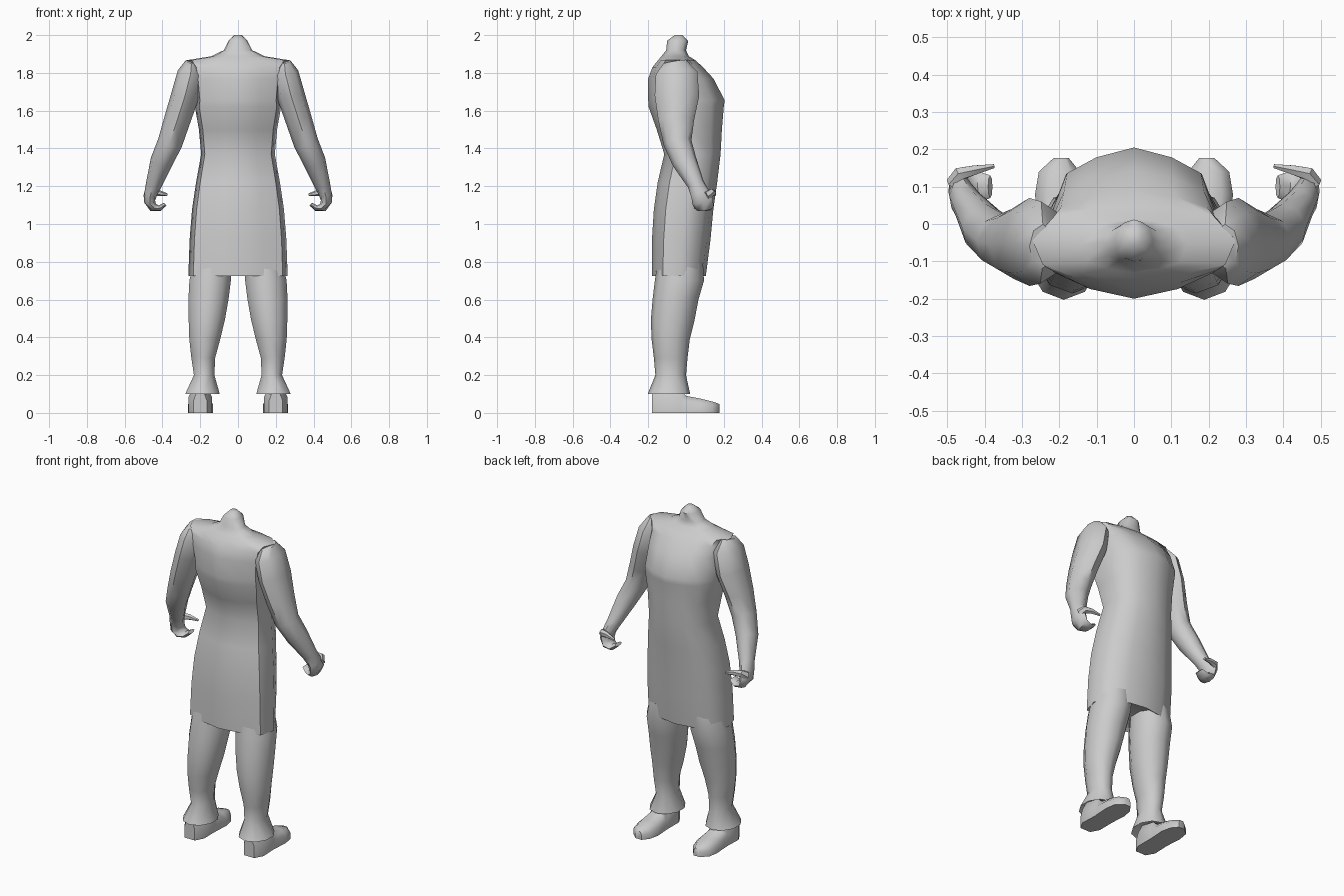
import bpy, bmesh, math
from mathutils import Vector


def loft(name, rings, mirror=True, angle=50):
    """Skin a list of equal-length point rings, capping both ends."""
    bm = bmesh.new()
    vs = [[bm.verts.new(p) for p in r] for r in rings]
    n = len(vs[0])
    for a, b in zip(vs, vs[1:]):
        for i in range(n):
            j = (i + 1) % n
            bm.faces.new((a[i], a[j], b[j], b[i]))
    bm.faces.new(vs[0])
    bm.faces.new(vs[-1])
    bmesh.ops.recalc_face_normals(bm, faces=bm.faces)
    me = bpy.data.meshes.new(name)
    bm.to_mesh(me)
    bm.free()
    for p in me.polygons:
        p.use_smooth = True
    me.set_sharp_from_angle(angle=math.radians(angle))
    ob = bpy.data.objects.new(name, me)
    bpy.context.collection.objects.link(ob)
    if mirror:
        m = ob.modifiers.new("Mirror", "MIRROR")
        m.use_mirror_merge = False
    return ob


def section(shape, z, x0, x1, y0, y1):
    """Horizontal ring fitted to the given x and y extents."""
    cx, rx, cy, ry = (x0 + x1) / 2, (x1 - x0) / 2, (y0 + y1) / 2, (y1 - y0) / 2
    return [(cx + u * rx, cy + v * ry, z) for u, v in shape]


def circle(n, phase=0.0):
    return [(math.cos(2 * math.pi * (i + phase) / n), math.sin(2 * math.pi * (i + phase) / n))
            for i in range(n)]


def limb(name, stations, n=8):
    """Tube through (x, y, z, cross radius, y radius), rings square to the path."""
    pts = [Vector(s[:3]) for s in stations]
    rings = []
    for i, s in enumerate(stations):
        t = (pts[min(i + 1, len(pts) - 1)] - pts[max(i - 1, 0)]).normalized()
        b = Vector((0, 1, 0))
        b = (b - t * b.dot(t)).normalized()
        a = b.cross(t)
        rings.append([pts[i] + a * u * s[3] + b * v * s[4] for u, v in circle(n)])
    return loft(name, rings)


# Tunic and neck: half outline mirrored into a 12-sided section
half = [(0, 1), (.45, .87), (.8, .66), (1, .05), (.9, -.6), (.5, -.85), (0, -1)]
body = half + [(-u, v) for u, v in half[-2:0:-1]]
torso = [  # z, half width, back y, front y
    (.76, .2, -.14, .06), (.725, .263, -.18, .105), (.92, .256, -.18, .13),
    (1.08, .243, -.17, .145), (1.22, .222, -.15, .165), (1.37, .195, -.115, .183),
    (1.5, .207, -.155, .19), (1.62, .228, -.198, .2), (1.655, .224, -.2, .205),
    (1.77, .235, -.2, .145), (1.83, .245, -.178, .09), (1.867, .272, -.148, .05),
    (1.888, .14, -.13, .015), (1.92, .075, -.105, 0), (1.97, .05, -.1, .012),
    (2.0, .02, -.06, -.02)]
loft("tunic_body", [section(body, z, -w, w, y0, y1) for z, w, y0, y1 in torso], mirror=False)

# Trouser legs with a flared, recessed cuff
leg = [  # z, inner x, outer x, back y, front y
    (.8, .03, .24, -.15, .09), (.7, .032, .263, -.165, .095), (.6, .045, .268, -.177, .066),
    (.49, .065, .266, -.186, .045), (.39, .09, .262, -.182, .02), (.29, .118, .25, -.17, .008),
    (.2, .122, .236, -.162, 0), (.1, .092, .284, -.203, .022), (.14, .14, .24, -.16, -.01)]
loft("trouser_leg", [section(circle(10, .5), *s) for s in leg])

# Shoes: flat-soled sections running heel to toe
shoe_shape = [(-1, 0), (1, 0), (1, .6), (.55, 1), (-.55, 1), (-1, .6)]
shoe = [  # y, inner x, outer x, height
    (-.18, .165, .235, .11), (-.13, .138, .262, .14), (-.03, .138, .258, .12),
    (.0, .137, .26, .09), (.08, .132, .265, .075), (.14, .145, .255, .06),
    (.177, .175, .215, .047)]
loft("shoe", [[((a + b) / 2 + u * (b - a) / 2, y, v * h) for u, v in shoe_shape]
              for y, a, b, h in shoe])

# Arms ending in a palm and curled fingers
limb("arm", [
    (.245, -.06, 1.86, .035, .06), (.25, -.05, 1.8, .07, .11), (.28, -.048, 1.68, .074, .118),
    (.322, -.052, 1.55, .07, .095), (.36, -.045, 1.43, .066, .075), (.405, -.008, 1.33, .06, .066),
    (.445, .052, 1.21, .043, .045), (.462, .075, 1.16, .034, .05), (.468, .088, 1.12, .03, .056),
    (.45, .095, 1.088, .024, .052), (.415, .1, 1.083, .016, .042), (.385, .1, 1.105, .01, .03)])

# Thumbs pointing inward
limb("thumb", [(.48, .105, 1.15, .024, .026), (.465, .135, 1.165, .022, .02),
               (.425, .145, 1.165, .017, .014), (.375, .155, 1.155, .007, .006)], n=6)
